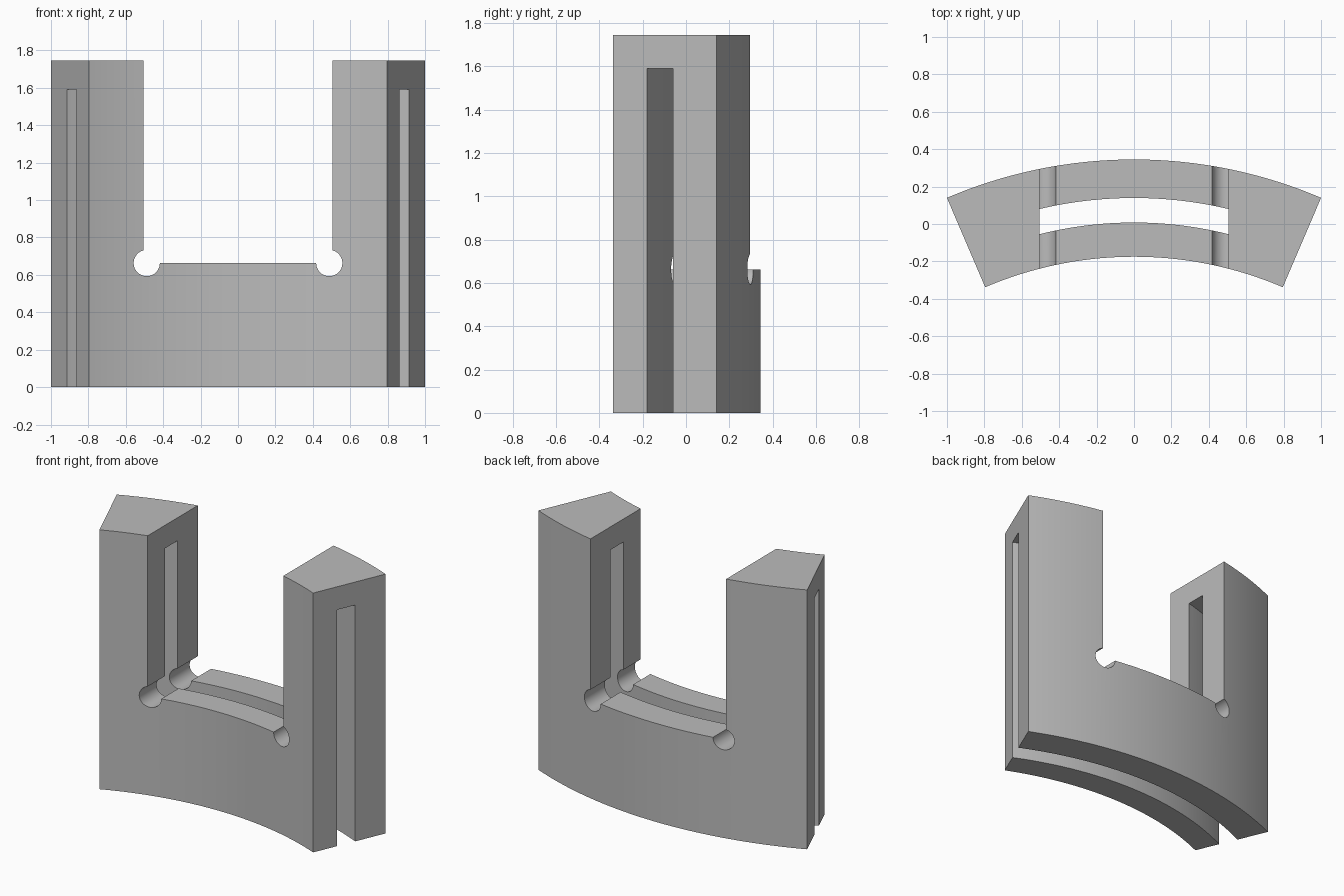
import bpy
import bmesh
from math import sin, cos, acos, radians, pi

if "Cube" in bpy.data.objects:
    bpy.data.objects.remove(bpy.data.objects["Cube"], do_unlink=True)

HEIGHT, BAR_Z, SLOT_Z = 1.745, 0.663, 1.59
WALL, RELIEF_X, RELIEF_R = 0.505, 0.488, 0.07

grey = bpy.data.materials.new("plain grey")
grey.use_nodes = True
colour = (0.5, 0.5, 0.5, 1)
grey.diffuse_color = colour
grey.node_tree.nodes["Principled BSDF"].inputs["Base Color"].default_value = colour


def prism(name, outline, sweep):
    """Solid made by sweeping a closed outline along a vector."""
    bm = bmesh.new()
    face = bm.faces.new([bm.verts.new(p) for p in outline])
    geom = bmesh.ops.extrude_face_region(bm, geom=[face])["geom"]
    moved = [v for v in geom if isinstance(v, bmesh.types.BMVert)]
    bmesh.ops.translate(bm, verts=moved, vec=sweep)
    bmesh.ops.recalc_face_normals(bm, faces=bm.faces)
    mesh = bpy.data.meshes.new(name)
    bm.to_mesh(mesh)
    bm.free()
    mesh.materials.append(grey)
    obj = bpy.data.objects.new(name, mesh)
    bpy.context.collection.objects.link(obj)
    return obj


def ring_sector(centre_y, inner, outer, half_angle, z, steps=64):
    """Plan outline of a curved band, symmetric about x = 0."""
    angles = [half_angle * (2 * i / steps - 1) for i in range(steps + 1)]
    arc = lambda r, seq: [(r * sin(a), centre_y + r * cos(a), z) for a in seq]
    return arc(outer, angles) + arc(inner, reversed(angles))


# Curved block
body = prism("curved_bracket",
             ring_sector(-2.197, 2.022, 2.542, radians(23.17), 0), (0, 0, HEIGHT))

# Curved slot, open at the bottom and both ends
slot = prism("slot_cutter",
             ring_sector(-2.06, 2.068, 2.199, radians(32), -0.2), (0, 0, SLOT_Z + 0.2))

# Central notch with round corner reliefs
start = acos((RELIEF_X - WALL) / RELIEF_R)
steps = 32
left = [(-WALL, HEIGHT + 0.2)]
for i in range(steps + 1):
    a = start + (2 * pi - start) * i / steps
    left.append((-RELIEF_X + RELIEF_R * cos(a), BAR_Z + RELIEF_R * sin(a)))
outline = left + [(-x, z) for x, z in reversed(left)]
notch = prism("notch_cutter", [(x, -1, z) for x, z in outline], (0, 2, 0))

bpy.ops.object.select_all(action='DESELECT')
body.select_set(True)
bpy.context.view_layer.objects.active = body
for cutter in (notch, slot):
    cutter.hide_render = True
    mod = body.modifiers.new(cutter.name, 'BOOLEAN')
    mod.operation = 'DIFFERENCE'
    mod.solver = 'EXACT'
    mod.object = cutter
    bpy.ops.object.modifier_apply(modifier=mod.name)
    bpy.data.objects.remove(cutter, do_unlink=True)

bpy.ops.object.shade_smooth_by_angle(angle=radians(30))
